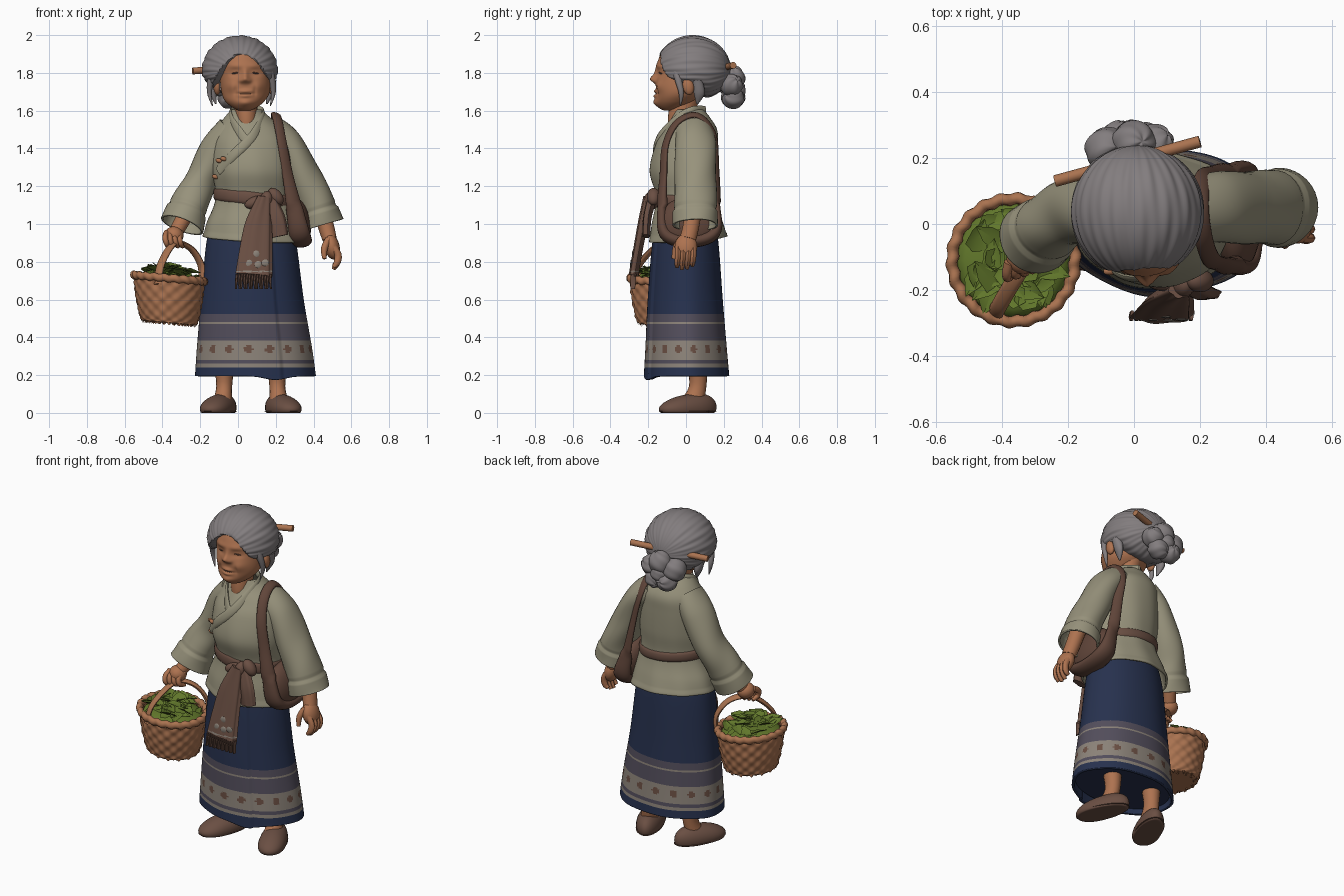
import bpy, bmesh, math, random
from mathutils import Vector as V, Euler
random.seed(4)
pi, sin, cos, exp = math.pi, math.sin, math.cos, math.exp

def colour(name, r, g, b):
    m = bpy.data.materials.new(name)
    m.diffuse_color = (r, g, b, 1)
    return m

SKIN, HAIR = colour("skin", .42, .17, .08), colour("grey hair", .225, .205, .21)
SAGE, NAVY = colour("sage cloth", .31, .288, .2), colour("navy cloth", .02, .031, .076)
PLUM, SAND = colour("dusty plum", .085, .075, .105), colour("pale sand", .26, .225, .19)
SASH, LEATHER = colour("sash brown", .145, .078, .056), colour("bag brown", .118, .06, .042)
WICKER, LEAF = colour("wicker", .40, .17, .08), colour("leaf green", .12, .185, .024)

def finish(name, bm, mats, rule=None, solid=0):
    bmesh.ops.recalc_face_normals(bm, faces=bm.faces)
    me = bpy.data.meshes.new(name)
    bm.to_mesh(me)
    bm.free()
    for m in mats if isinstance(mats, list) else [mats]:
        me.materials.append(m)
    for p in me.polygons:
        p.use_smooth = True
        p.material_index = rule(p.center) if rule else 0
    me.set_sharp_from_angle(angle=math.radians(50))
    ob = bpy.data.objects.new(name, me)
    bpy.context.collection.objects.link(ob)
    if solid:
        md = ob.modifiers.new("thickness", "SOLIDIFY")
        md.thickness, md.offset = solid, -1
    return ob

def warp(ob, fn):
    for v in ob.data.vertices:
        v.co += V(fn(v.co))

def spline(keys, t, closed=False):
    n = len(keys)
    k = t * (n if closed else n - 1)
    i = int(k) if closed else min(int(k), n - 2)
    f = k - i
    a, b, c, d = [keys[j % n] if closed else keys[min(max(j, 0), n - 1)] for j in range(i - 1, i + 3)]
    return [.5 * (2 * q + (r - p) * f + (2 * p - 5 * q + 4 * r - s) * f * f + (3 * q - p - 3 * r + s) * f ** 3)
            for p, q, r, s in zip(a, b, c, d)]

def sweep(name, keys, mats, n=16, steps=20, up=None, closed=False, wob=None, caps=(1, 1), rule=None, solid=0):
    """keys: x, y, z, half width, half thickness; without up the rings stay level"""
    bm, rings = bmesh.new(), []
    for i in range(steps if closed else steps + 1):
        t, e = i / steps, .01
        x, y, z, w, h = spline(keys, t, closed)
        p, s, u = V((x, y, z)), V((1, 0, 0)), V((0, 1, 0))
        if up:
            lo, hi = ((t - e) % 1, (t + e) % 1) if closed else (max(t - e, 0), min(t + e, 1))
            tan = (V(spline(keys, hi, closed)[:3]) - V(spline(keys, lo, closed)[:3])).normalized()
            s = tan.cross(up(p) if callable(up) else V(up)).normalized()
            u = s.cross(tan)
        angles = [2 * pi * j / n - pi for j in range(n)]
        rings.append([bm.verts.new(p + (s * (w * cos(a)) + u * (h * sin(a))) * (wob(a, t) if wob else 1)) for a in angles])
    for i in range(len(rings) - (0 if closed else 1)):
        A, B = rings[i], rings[(i + 1) % len(rings)]
        for j in range(n):
            bm.faces.new((A[j], A[(j + 1) % n], B[(j + 1) % n], B[j]))
    for end, ring in ((0, rings[0]), (1, rings[-1])):
        if caps[end] and not closed:
            bm.faces.new(ring)
    return finish(name, bm, mats, rule, solid)

def blob(name, loc, scale, mat, rot=(0, 0, 0), seg=20, rings=12, fn=None):
    bm = bmesh.new()
    bmesh.ops.create_uvsphere(bm, u_segments=seg, v_segments=rings, radius=1)
    R = Euler(rot).to_matrix()
    for v in bm.verts:
        v.co = V(loc) + R @ V([p * q for p, q in zip(fn(v.co) if fn else v.co, scale)])
    return finish(name, bm, mat)

def front(keys, x, z, out=0.0):
    """point on the front of a level-ringed body"""
    cx, cy, _, rx, ry = min((spline(keys, i / 80) for i in range(81)), key=lambda r: abs(r[2] - z))
    return (x, cy - ry * math.sqrt(max(0, 1 - ((x - cx) / rx) ** 2)) - out, z)

def smooth(x):
    x = min(max(x, 0), 1)
    return x * x * (3 - 2 * x)

# skirt with woven bands and a wrap edge
def skirt_bands(c):
    spot = (math.atan2(c.y * 1.4, c.x - .085) * 17 / (2 * pi)) % 1 - .5
    if (spot / .2) ** 2 + ((c.z - .338) / .021) ** 2 < 1:
        return 3
    bands = (.24, .26, 2), (.26, .282, 1), (.282, .385, 2), (.385, .474, 1), (.474, .486, 2), (.486, .52, 1)
    return next((m for lo, hi, m in bands if lo < c.z < hi), 0)

ob = sweep("skirt", [(.09, .008, .195, .32, .222), (.085, .005, .35, .304, .211), (.075, 0, .6, .272, .195),
                     (.07, 0, .9, .238, .172), (.07, 0, 1.05, .2, .145)], [NAVY, PLUM, SAND, SASH], 144, 100,
           rule=skirt_bands, solid=.015, caps=(0, 0), wob=lambda a, t: 1 + .01 * sin(7 * a + 1) * (1 - t)
           + (.045 * smooth((a + 2.6) / 1.4) if a < -1.1 else 0))
warp(ob, lambda c: (0, 0, -.02 * exp(-((c.x - .2) / .08) ** 2) * smooth((.24 - c.z) / .04) if c.y < 0 else 0))
sweep("skirt_lining", [(.09, .005, .225, .3, .2), (.09, .005, .24, .3, .2)], NAVY, 60, 1)

# jacket, with a hem rising towards the back and one side
jacket = [(.075, .01, .91, .258, .205), (.075, .005, 1.0, .24, .188), (.08, 0, 1.14, .2, .158), (.075, -.012, 1.28, .212, .18),
          (.07, .005, 1.42, .205, .165), (.065, .025, 1.5, .18, .14), (.05, .025, 1.56, .125, .105), (.045, .015, 1.605, .08, .08)]
ob = sweep("jacket", jacket, SAGE, 72, 50, solid=.012, caps=(0, 0),
           wob=lambda a, t: 1 + .012 * sin(9 * a + 5 * t) * (1 - t) + (.015 if t < .05 else 0))
warp(ob, lambda c: (0, 0, smooth((1.1 - c.z) / .2) * (.07 * c.y - .05 * (c.x - .075) + .01)))
outward = lambda p: V((p.x - .06, p.y - .01, 0))
BW = (.026, .009)
sweep("collar_over", [(.05, .1, 1.6) + BW, (.125, .03, 1.595) + BW, (.128, -.05, 1.55) + BW, front(jacket, .075, 1.46, .004) + BW,
      front(jacket, -.02, 1.37, .004) + BW, front(jacket, -.105, 1.28, .004) + BW], SAGE, 10, 30, outward)
sweep("collar_under", [(.05, .1, 1.6) + BW, (-.03, .03, 1.595) + BW, (-.035, -.05, 1.55) + BW,
      front(jacket, .01, 1.48, .002) + BW, front(jacket, .05, 1.43) + BW], SAGE, 10, 24, outward)
for i, (x, z) in enumerate(((-.10, 1.335), (-.075, 1.345), (-.12, 1.25))):
    blob(f"toggle_{i}", front(jacket, x, z, .01), (.02, .012, .012), WICKER, (0, .3, 0), 10, 8)

# wide sleeves with turned cuffs
cuff = lambda a, t: 1 + .02 * sin(3 * a + 14 * t) + (.05 if t > .84 else -.03 if t > .8 else 0)
sweep("sleeve_right", [(-.03, .03, 1.5, .085, .1), (-.11, .04, 1.4, .088, .105), (-.19, .04, 1.24, .085, .1),
      (-.25, .0, 1.12, .098, .1), (-.298, -.045, .995, .113, .105)], SAGE, 32, 60, (0, 1, 0), wob=cuff, caps=(1, 0), solid=.012)
sweep("sleeve_left", [(.17, .04, 1.5, .08, .1), (.26, .05, 1.42, .085, .108), (.345, .05, 1.26, .09, .11),
      (.41, .05, 1.12, .098, .113), (.448, .05, .995, .108, .115)], SAGE, 32, 60, (0, 1, 0), wob=cuff, caps=(1, 0), solid=.012)

# sash, bow and hanging tails
sweep("sash_belt", [(.079 + .2 * cos(a), .16 * sin(a), 1.138 - .02 * cos(a), .031 - .003 * sin(a), .01)
      for a in [2 * pi * i / 16 for i in range(16)]], SASH, 12, 64, outward, True)
blob("sash_knot", (.15, -.182, 1.125), (.035, .04, .05), SASH, (0, .2, 0))
blob("bow_loop_a", (.095, -.172, 1.115), (.062, .032, .032), SASH, (0, -.3, 0))
blob("bow_loop_b", (.2, -.172, 1.145), (.052, .035, .034), SASH, (0, .9, 0))
pleat = lambda a, t: 1 + .08 * sin(6 * a)
sweep("sash_tail_long", [(.14, -.195, 1.14, .035, .03), (.11, -.228, 1.0, .068, .026), (.095, -.255, .86, .083, .024),
      (.085, -.277, .73, .094, .025)], [SASH, SAND], 40, 60, (0, -1, 0), wob=pleat, rule=lambda c: .745 < c.z < .752)
sweep("sash_tail_short", [(.165, -.18, 1.13, .035, .025), (.2, -.205, 1.03, .048, .022), (.22, -.21, .935, .045, .02)],
      SASH, 24, 16, (0, -1, 0), wob=pleat)
for i in range(14):
    x = -.005 + i * .0138
    sweep(f"fringe_{i}", [(x, -.277, .735, .007, .017), (x - .004, -.28, .7, .007, .016),
          (x - .006 + .006 * (i % 2), -.282, .655, .005, .014)], SASH, 6, 4)
for i, (x, z) in enumerate(((.06, .79), (.095, .84), (.105, .785), (.145, .795))):
    blob(f"tail_motif_{i}", (x, -.291 + (z - .79) * .18, z), (.018, .004, .021), SAND, (0, .4 * i, 0), 8, 6)

# shoulder bag with strap
S = (.028, .013)
sweep("bag_strap", [(.2, .06, 1.575) + S, (.212, -.045, 1.54) + S, (.235, -.108, 1.42) + S, (.265, -.12, 1.25, .032, .016),
      (.295, -.125, 1.1, .043, .026), (.325, -.105, .945, .057, .035), (.33, .03, .912, .062, .037), (.325, .15, .955, .055, .033),
      (.29, .163, 1.1, .036, .018), (.25, .157, 1.3) + S, (.212, .14, 1.48) + S], LEATHER, 16, 80,
      lambda p: V((.075 * (p.z > 1.1), p.y - .03, (p.z - 1.2) * .6)), True)
blob("bag_body", (.315, .015, 1.01), (.07, .16, .135), LEATHER, (0, -.15, 0), 24, 16)

# head with the features raised from its surface
head = [(.035, -.075, 1.6, .03, .04), (.035, -.075, 1.615, .062, .065), (.036, -.055, 1.65, .104, .104), (.04, -.035, 1.7, .128, .124),
        (.035, -.03, 1.78, .132, .127), (.025, -.008, 1.86, .132, .142), (.02, .02, 1.93, .1, .13), (.015, .03, 1.97, .04, .06)]
bumps = [(0, 1.795, .015, .03, .012), (0, 1.767, .022, .02, .028), (.022, 1.758, .013, .012, .01), (.07, 1.73, .035, .03, .011),
         (.054, 1.80, .03, .018, -.014), (.054, 1.803, .022, .011, .009), (.05, 1.838, .04, .015, .006), (0, 1.702, .032, .01, .011),
         (0, 1.678, .028, .01, .011), (0, 1.69, .036, .005, -.006), (0, 1.64, .04, .022, .016), (.052, 1.705, .008, .025, -.006)]
relief = lambda x, z: sum(k * exp(-((x - .038 - s * bx) / sx) ** 2 - ((z - bz) / sz) ** 2)
                          for bx, bz, sx, sz, k in bumps for s in ((-1, 1) if bx else (1,)))
ob = sweep("head", head, SKIN, 120, 100)
warp(ob, lambda c: (0, -relief(c.x, c.z) * smooth((-.03 - c.y) / .04), 0))
face = lambda x, z, out: front(head, x, z, relief(x, z) + out)
sweep("neck", [(.047, -.03, 1.47, .05, .06), (.045, -.028, 1.56, .056, .068), (.035, .005, 1.7, .07, .08)], SKIN, 24, 10)
blob("mouth_line", face(.039, 1.69, -.001), (.03, .005, .0025), LEATHER)
for s, side in ((-1, "right"), (1, "left")):
    blob("eye_" + side, face(.038 + s * .054, 1.799, -.001), (.019, .005, .0042), LEATHER, (0, s * .15, s * .4))
    blob("ear_" + side, (.036 + s * .146, .012, 1.728), (.02, .03, .045), SKIN, (.2, 0, 0))
    x = .018 + s * .165
    sweep("temple_lock_" + side, [(x - s * .03, -.05, 1.83, .03, .03), (x - s * .004, -.04, 1.76, .02, .02),
          (x + s * .004, -.025, 1.69, .012, .014), (x - s * .012, -.03, 1.625, .003, .003)], HAIR, 10, 14)
    sweep("nape_lock_" + side, [(x - s * .01, .06, 1.76, .03, .03), (x - s * .015, .07, 1.69, .02, .03),
          (x - s * .03, .06, 1.635, .004, .005)], HAIR, 10, 14)

# hair swept back into a bun
def hair_shape(c):
    d, f = V((c.x, -c.z, c.y)), math.atan2(c.x, c.y)
    lower = .66 + .16 * smooth(d.y / .5) if d.z < 0 else 1
    r = 1 + (.008 * sin(17 * f + 3 * c.z) + .008 * sin(31 * f - 2 * c.z)) * (1 - c.z ** 4)
    x, y, z = .01 + .2 * d.x, .04 + .2 * d.y, 1.81 + .19 * d.z * lower
    r *= 1 - .5 * smooth((1.905 - 7 * (x - .02) ** 2 - z) / .03) * smooth(-y / .05)
    return V((d.x * r, d.y * r, d.z * r * lower))

blob("hair", (.01, .037, 1.81), (.201, .202, .188), HAIR, seg=176, rings=56, fn=hair_shape)
twist = lambda c: c * (1 + .04 * sin(5 * math.atan2(c.y, c.x) + 4 * c.z))
for i, (x, y, z, r) in enumerate(((0, .25, 1.77, .068), (-.085, .23, 1.74, .066), (.062, .24, 1.735, .062),
                                  (-.045, .25, 1.67, .063), (.035, .25, 1.665, .058), (-.005, .265, 1.71, .052))):
    blob(f"bun_lump_{i}", (x, y, z), (r, r * .92, r), HAIR, (.5 * i, .4, i), 30, 18, twist)
sweep("hair_pin", [(-.24, .13, 1.81, .018, .018), (.2, .25, 1.84, .018, .018)], WICKER, 12, 6, (0, 0, 1))

# hands
sweep("forearm_right", [(-.25, .0, 1.1, .045, .045), (-.305, -.06, 1.0, .04, .04), (-.335, -.095, .945, .036, .036)],
      SKIN, 14, 8, (0, 1, 0))
blob("palm_right", (-.338, -.1, .94), (.05, .052, .047), SKIN, (0, .4, 0))
sweep("forearm_left", [(.435, .045, 1.1, .045, .045), (.468, .025, .98, .042, .044), (.485, .01, .92, .038, .044)],
      SKIN, 14, 8, (0, 1, 0))
blob("palm_left", (.497, .0, .88), (.041, .06, .07), SKIN, (0, -.25, 0))
for i in range(4):
    x, y = -.378 + i * .025, -.135 + i * .008
    sweep(f"finger_right_{i}", [(x, y + .02, .955, .017, .016), (x - .008, y - .02, .93, .016, .015),
          (x, y - .023, .895, .015, .014), (x + .01, y + .015, .88, .01, .01)], SKIN, 8, 10, (1, 0, 0))
    y, z = -.042 + i * .027, .76 + (.012, 0, .004, .02)[i]
    sweep(f"finger_left_{i}", [(.505, y, .88, .018, .016), (.53, y, .835, .019, .016), (.524, y - .004, .795, .018, .015),
          (.505, y - .006, z, .01, .01)], SKIN, 8, 10, (0, 1, 0))
sweep("thumb_left", [(.48, -.03, .92, .018, .018), (.457, -.055, .87, .018, .017), (.458, -.065, .815, .011, .011)],
      SKIN, 8, 8, (0, 1, 0))

# basket, leaning slightly
BX, BY = -.365, -.11
lean = lambda c: (0, 0, -.09 * (c.x - BX))
circle = [2 * pi * i / 16 for i in range(16)]
warp(sweep("basket", [(BX, BY, .475, .13, .13), (BX, BY, .49, .152, .152), (BX, BY, .6, .176, .176), (BX, BY, .71, .188, .188)],
     WICKER, 120, 60, caps=(1, 0), solid=.012, wob=lambda a, t: 1 + .025 * sin(15 * a) * sin(11 * pi * t)), lean)
warp(sweep("basket_rim", [(BX + .186 * cos(a), BY + .186 * sin(a), .713, .018, .021) for a in circle], WICKER, 10, 144,
     (0, 0, 1), True, wob=lambda a, t: 1 + .18 * sin(2 * pi * 22 * t + a)), lean)
H = (.025, .013)
sweep("basket_handle", [(-.425, -.28, .68) + H, (-.41, -.25, .78) + H, (-.36, -.165, .875) + H, (-.315, -.1, .9) + H,
      (-.245, -.05, .865) + H, (-.195, -.02, .78) + H, (-.19, -.02, .68) + H], WICKER, 12, 40, lambda p: p - V((-.315, -.14, .65)))
warp(blob("leaf_heap", (BX, BY, .685), (.172, .172, .05), LEAF), lean)
bm = bmesh.new()
for i in range(55):
    a, r, k = random.uniform(0, 2 * pi), .13 * math.sqrt(random.random()), random.uniform(.75, 1.05)
    R = Euler((random.uniform(-.4, .4), random.uniform(-.45, .45), random.uniform(0, 2 * pi))).to_matrix()
    c = V((BX + r * cos(a), BY + r * sin(a), .765 - 1.9 * r * r + random.uniform(-.012, .02)))
    q = [bm.verts.new(c + R @ (V(p) * k)) for p in ((-.05, 0, 0), (-.03, .036, .008), (.02, .03, .008), (.065, 0, -.012),
                                                    (.02, -.03, .008), (-.03, -.036, .008), (0, 0, -.004))]
    for j in range(6):
        bm.faces.new((q[j], q[(j + 1) % 6], q[6]))
warp(finish("leaves", bm, LEAF), lean)

# legs and shoes
for s, side, x in ((-1, "right", -.1), (1, "left", .235)):
    ax = x - s * .027
    sweep("ankle_" + side, [(ax, .05, .4, .06, .06), (ax, .06, .25, .052, .054), (ax, .062, .14, .042, .046),
          (ax + s * .01, .03, .06, .05, .065)], SKIN, 16, 12)
    blob("shoe_" + side, (x, .01, 0), (.076, .162, .076), SASH, (0, 0, s * .4), 28, 20,
         lambda c: V((c.x * (1 - .15 * c.y), math.copysign(abs(c.y) ** .85, c.y), (max(c.z, -.35) + .35) * (.95 + .25 * c.y))))
    blob("shoe_sole_" + side, (x, .01, .009), (.076, .163, .009), LEATHER, (0, 0, s * .4), 28, 8)
